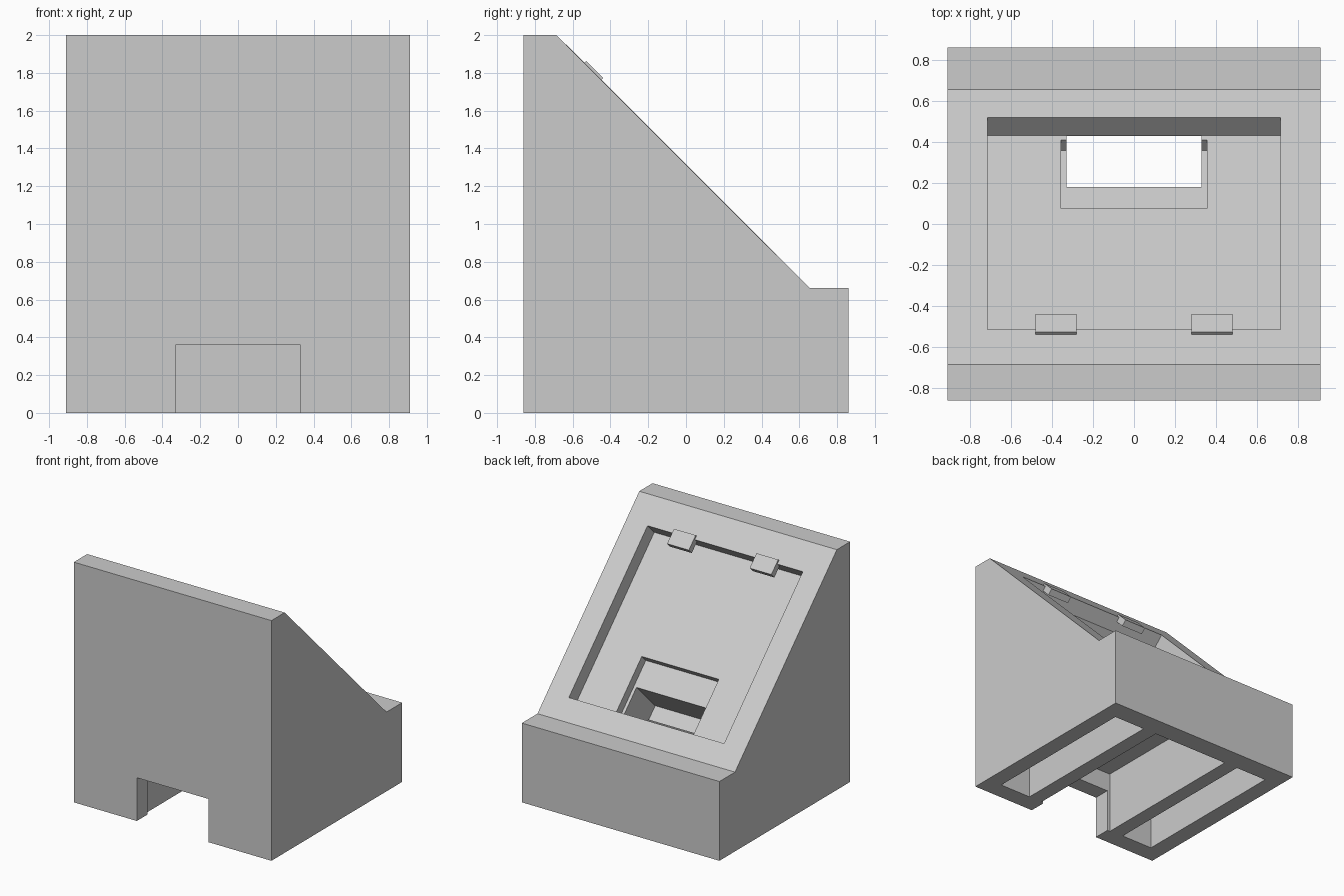
import bpy
import bmesh

if "Cube" in bpy.data.objects:
    bpy.data.objects.remove(bpy.data.objects["Cube"])

grey = bpy.data.materials.new("light_grey")
grey.diffuse_color = (0.6, 0.6, 0.6, 1)
grey.use_nodes = True
grey.node_tree.nodes["Principled BSDF"].inputs["Base Color"].default_value = grey.diffuse_color


def prism(name, profile, x0, x1):
    """Extrude a (y, z) profile along x."""
    bm = bmesh.new()
    face = bm.faces.new([bm.verts.new((x0, y, z)) for y, z in profile])
    ext = bmesh.ops.extrude_face_region(bm, geom=[face])
    verts = [g for g in ext["geom"] if isinstance(g, bmesh.types.BMVert)]
    bmesh.ops.translate(bm, verts=verts, vec=(x1 - x0, 0, 0))
    bmesh.ops.recalc_face_normals(bm, faces=bm.faces)
    mesh = bpy.data.meshes.new(name)
    bm.to_mesh(mesh)
    bm.free()
    mesh.materials.append(grey)
    obj = bpy.data.objects.new(name, mesh)
    bpy.context.collection.objects.link(obj)
    return obj


def sloped(out, deep, low, high):
    """Rectangle aligned to the 45 degree slope: y+z and z-y limits."""
    return [((s - d) / 2, (s + d) / 2)
            for s, d in ((out, low), (out, high), (deep, high), (deep, low))]


def rect(y0, y1, z0, z1):
    return [(y0, z0), (y1, z0), (y1, z1), (y0, z1)]


def cut(target, profile, x0, x1):
    cutter = prism("cutter", profile, x0, x1)
    cutter.hide_render = True
    mod = target.modifiers.new("cut", "BOOLEAN")
    mod.operation = "DIFFERENCE"
    mod.solver = "EXACT"
    mod.object = cutter
    bpy.context.view_layer.objects.active = target
    bpy.ops.object.modifier_apply(modifier=mod.name)
    bpy.data.objects.remove(cutter, do_unlink=True)


# Wedge-shaped stand with a low ledge at the back
body = prism("stand_body", [(-0.86, 0), (0.86, 0), (0.86, 0.66), (0.655, 0.66),
                            (-0.685, 2), (-0.86, 2)], -0.91, 0.91)

# Shallow panel pocket in the slope, and a smaller deeper step inside it
cut(body, sloped(1.5, 1.138, 0.275, 2.345), -0.715, 0.715)
cut(body, sloped(1.2, 1.032, 0.318, 0.988), -0.355, 0.355)

# Cable channel underneath, opening through the front wall
cut(body, rect(-0.72, 0.69, -0.1, 0.52), -0.355, 0.355)
cut(body, rect(-1.0, -0.65, -0.1, 0.36), -0.33, 0.33)

# Cable passage from the pocket down into the channel
cut(body, [(0.243, 0.915), (0.428, 0.73), (0.428, 0.45), (0.09, 0.45),
           (-0.066, 0.606)], -0.33, 0.33)

# Hollow slots in the underside
for side in (-1, 1):
    a, b = sorted((side * 0.48, side * 0.77))
    cut(body, rect(-0.71, 0.69, -0.1, 0.52), a, b)

# Retaining tabs overhanging the upper edge of the pocket
for side, label in ((-1, "left"), (1, "right")):
    a, b = sorted((side * 0.28, side * 0.48))
    prism("retaining_tab_" + label, sloped(1.335, 1.257, 2.21, 2.39), a, b)
